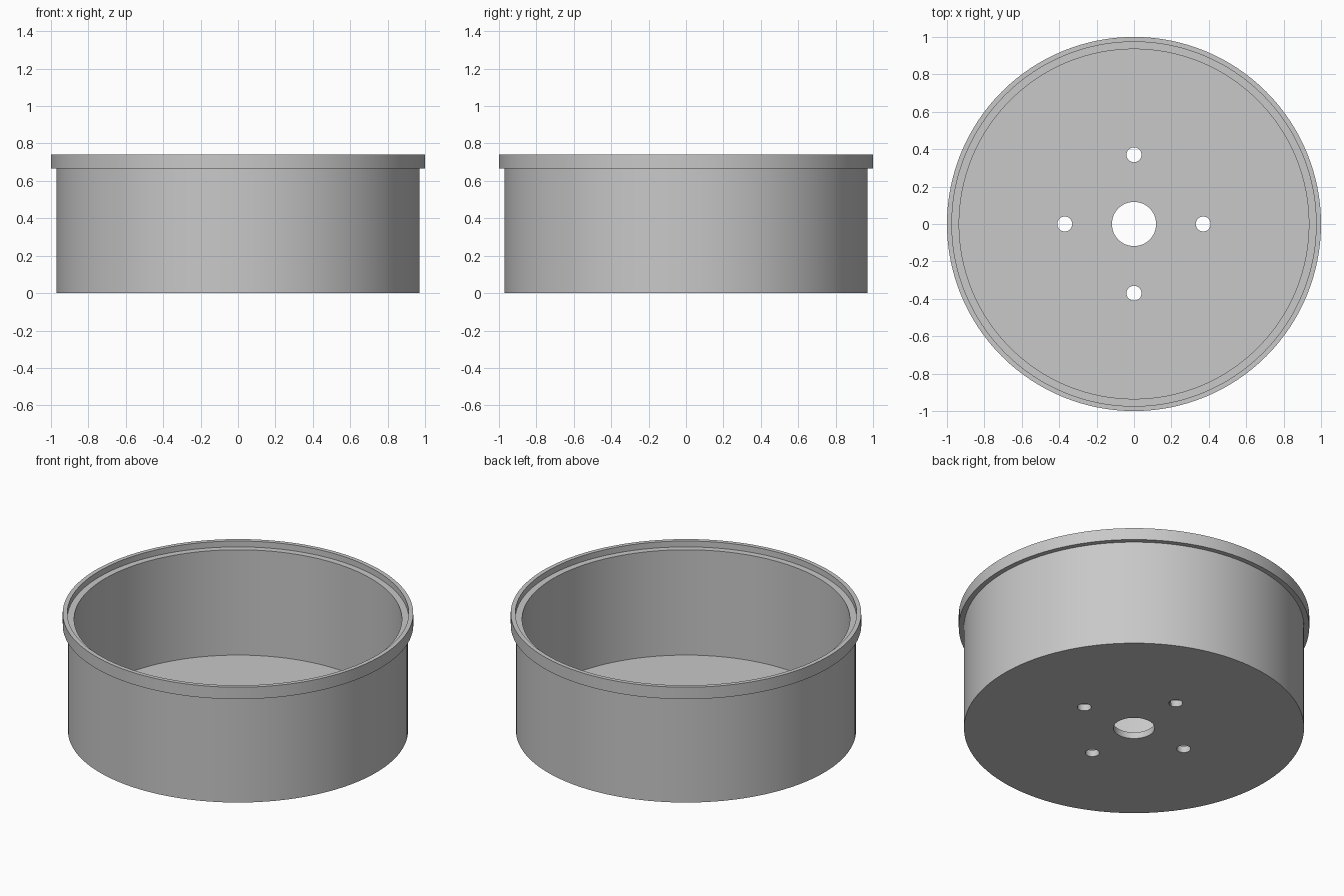
import bpy
import bmesh
from math import cos, sin, pi, radians

SEGMENTS = 128
HEIGHT = 0.74
FLOOR = 0.04
BORE = 0.118
BOLT_RADIUS = 0.04
BOLT_CIRCLE = 0.37

if "Cube" in bpy.data.objects:
    bpy.data.objects.remove(bpy.data.objects["Cube"], do_unlink=True)

grey = bpy.data.materials.new("plain grey")
grey.use_nodes = True
colour = (0.58, 0.58, 0.58, 1)
grey.diffuse_color = colour
grey.node_tree.nodes["Principled BSDF"].inputs["Base Color"].default_value = colour


def lathe(name, profile):
    """Revolve a closed (radius, height) profile around the z axis."""
    bm = bmesh.new()
    rings = []
    for i in range(SEGMENTS):
        a = 2 * pi * i / SEGMENTS
        rings.append([bm.verts.new((r * cos(a), r * sin(a), z)) for r, z in profile])
    count = len(profile)
    for i in range(SEGMENTS):
        here, there = rings[i], rings[(i + 1) % SEGMENTS]
        for j in range(count):
            k = (j + 1) % count
            bm.faces.new((here[j], there[j], there[k], here[k]))
    bmesh.ops.recalc_face_normals(bm, faces=bm.faces)
    mesh = bpy.data.meshes.new(name)
    bm.to_mesh(mesh)
    bm.free()
    obj = bpy.data.objects.new(name, mesh)
    bpy.context.collection.objects.link(obj)
    mesh.materials.append(grey)
    return obj


# Round pan: floor with bore, wall, outer flange and stepped inner ledge
pan = lathe("round_pan", [
    (BORE, 0), (0.97, 0), (0.97, 0.665), (1, 0.665), (1, HEIGHT),
    (0.974, HEIGHT), (0.974, 0.703), (0.935, 0.703), (0.935, FLOOR), (BORE, FLOOR),
])

bpy.ops.object.select_all(action="DESELECT")
bpy.context.view_layer.objects.active = pan
pan.select_set(True)

# Four bolt holes through the floor
for i in range(4):
    a = i * pi / 2
    bm = bmesh.new()
    bmesh.ops.create_cone(bm, cap_ends=True, segments=32, radius1=BOLT_RADIUS,
                          radius2=BOLT_RADIUS, depth=0.3)
    mesh = bpy.data.meshes.new("bolt_hole_cutter")
    bm.to_mesh(mesh)
    bm.free()
    mesh.materials.append(grey)
    cutter = bpy.data.objects.new("bolt_hole_cutter", mesh)
    cutter.location = (BOLT_CIRCLE * cos(a), BOLT_CIRCLE * sin(a), 0)
    cutter.hide_render = True
    bpy.context.collection.objects.link(cutter)
    cut = pan.modifiers.new("bolt_hole", "BOOLEAN")
    cut.operation = "DIFFERENCE"
    cut.solver = "EXACT"
    cut.object = cutter
    bpy.ops.object.modifier_apply(modifier=cut.name)
    bpy.data.objects.remove(cutter, do_unlink=True)

bpy.ops.object.shade_smooth_by_angle(angle=radians(30))
